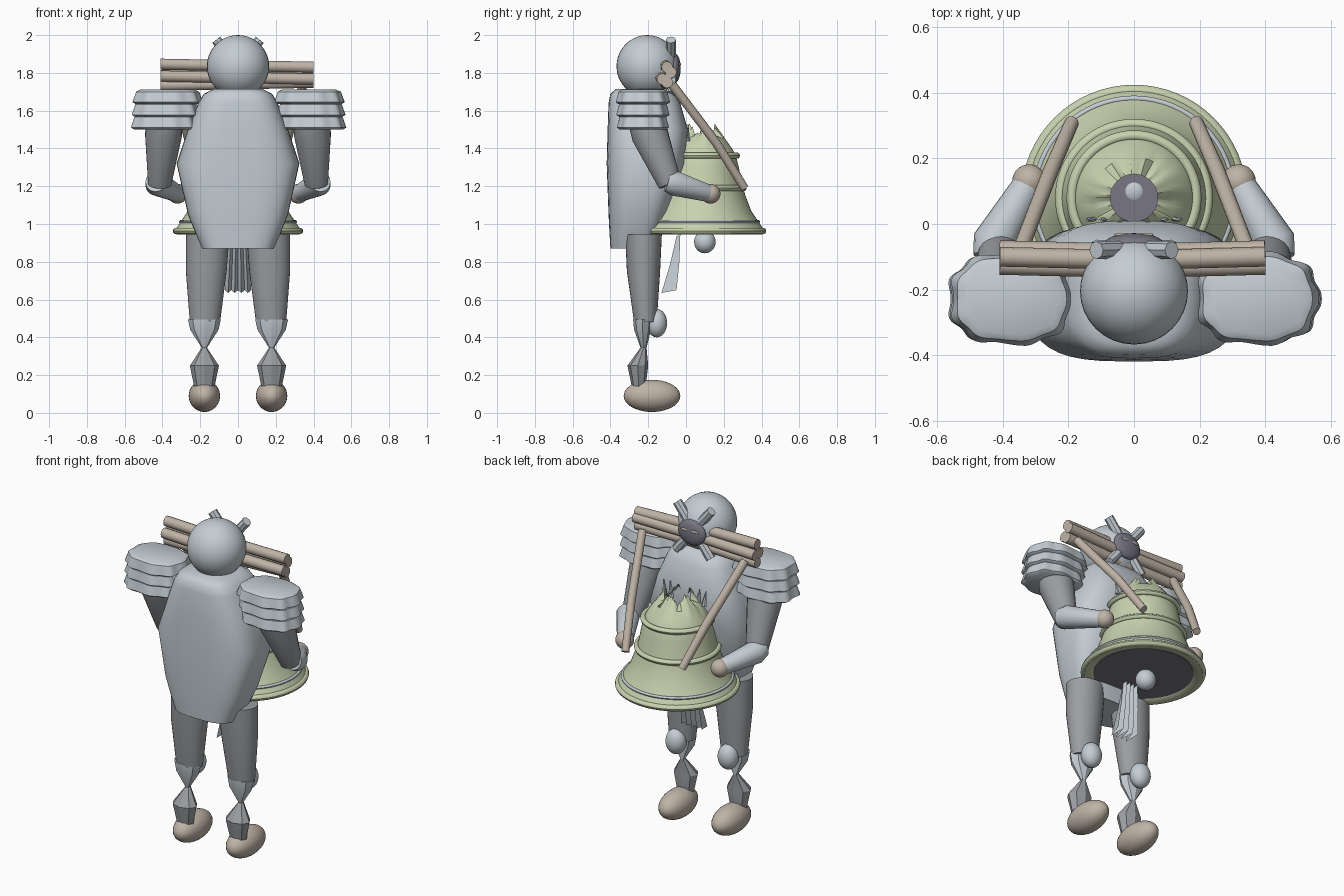
import bpy, bmesh
from math import sin, cos, pi, copysign
from mathutils import Vector

cube = bpy.data.objects.get("Cube")
if cube:
    bpy.data.objects.remove(cube)


def material(name, rgb):
    m = bpy.data.materials.new(name)
    m.use_nodes = True
    m.diffuse_color = (*rgb, 1)
    m.node_tree.nodes["Principled BSDF"].inputs["Base Color"].default_value = (*rgb, 1)
    return m


SILVER = material("silver", (.55, .61, .65))
STEEL = material("steel grey", (.33, .34, .36))
GREEN = material("pale green", (.58, .64, .43))
TAN = material("tan wood", (.52, .45, .38))
PURPLE = material("dusky purple", (.19, .185, .23))


def finish(name, bm, *mats, angle=40):
    bmesh.ops.recalc_face_normals(bm, faces=bm.faces)
    me = bpy.data.meshes.new(name)
    bm.to_mesh(me)
    bm.free()
    ob = bpy.data.objects.new(name, me)
    bpy.context.collection.objects.link(ob)
    for m in mats:
        me.materials.append(m)
    bpy.ops.object.select_all(action='DESELECT')
    ob.select_set(True)
    bpy.context.view_layer.objects.active = ob
    bpy.ops.object.shade_smooth_by_angle(angle=angle * pi / 180)
    return ob


def loft(name, rings, *mats, caps=True, angle=40):
    """Skin a list of equal closed rings of points."""
    bm = bmesh.new()
    loops = [[bm.verts.new(p) for p in ring] for ring in rings]
    n = len(loops[0])
    for a, b in zip(loops, loops[1:]):
        for i in range(n):
            j = (i + 1) % n
            bm.faces.new((a[i], a[j], b[j], b[i]))
    if caps:
        bm.faces.new(loops[0])
        bm.faces.new(loops[-1])
    return finish(name, bm, *mats, angle=angle)


def oval(cx, cy, z, rx, ry, n=32, power=1.0, wave=0, count=0):
    """Horizontal ring; power below 1 makes it squarer, wave scallops it."""
    pts = []
    for i in range(n):
        t = 2 * pi * i / n
        k = 1 + wave * cos(count * t)
        pts.append(Vector((cx + k * rx * copysign(abs(cos(t)) ** power, cos(t)),
                           cy + k * ry * copysign(abs(sin(t)) ** power, sin(t)), z)))
    return pts


def rod(name, points, radii, mat, n=20):
    """Tapered round rod through the points."""
    pts = [Vector(p) for p in points]
    rings = []
    for i, p in enumerate(pts):
        d = pts[min(i + 1, len(pts) - 1)] - pts[max(i - 1, 0)]
        q = d.to_track_quat('Z', 'Y')
        rings.append([p + q @ v for v in oval(0, 0, 0, radii[i], radii[i], n)])
    return loft(name, rings, mat)


def ball(name, c, r, mat):
    bm = bmesh.new()
    bmesh.ops.create_uvsphere(bm, u_segments=32, v_segments=20, radius=1)
    for v in bm.verts:
        v.co = Vector([c[k] + r[k] * v.co[k] for k in range(3)])
    return finish(name, bm, mat)


# Head and shell-like torso
ball("head", (0, -.205, 1.835), (.165, .163, .165), SILVER)
sections = [(.87, .19, -.40, -.15), (.95, .225, -.405, -.13), (1.05, .265, -.41, -.09),
            (1.32, .325, -.42, 0), (1.5, .265, -.415, .01), (1.64, .21, -.41, -.03),
            (1.69, .18, -.40, -.06), (1.715, .13, -.37, -.10)]
loft("torso", [oval(0, (f + b) / 2, z, w, (b - f) / 2, 40, .65)
               for z, w, f, b in sections], SILVER)

# Limbs, built once for each side
for s, side in ((1, "left"), (-1, "right")):
    # Three scalloped shoulder plates
    for i in range(3):
        z = 1.712 - .067 * i
        shrink = 1 - .02 * i
        plate = [oval(s * (.375 + .008 * i), -.228, z + dz, .183 * k * shrink,
                      .14 * k * shrink, 72, .8, w, 9)
                 for dz, k, w in ((0, .78, .01), (-.012, .91, .02),
                                  (-.067, 1, .04), (-.078, .9, .04))]
        loft(f"{side}_shoulder_plate_{i + 1}", plate, SILVER)

    # Arm
    rod(f"{side}_upper_arm", [(s * .385, -.215, 1.56), (s * .395, -.19, 1.47),
                              (s * .415, -.085, 1.21)], (.095, .098, .062), STEEL)
    rod(f"{side}_forearm", [(s * .435, -.10, 1.225), (s * .43, -.06, 1.215),
                            (s * .33, .11, 1.165)], (.055, .066, .047), SILVER)
    ball(f"{side}_hand", (s * .32, .13, 1.16), (.052, .052, .052), TAN)

    # Leg
    loft(f"{side}_thigh", [oval(s * .16, -.225, .945, .115, .097),
                           oval(s * .168, -.225, .75, .108, .088),
                           oval(s * .175, -.215, .48, .08, .06)], STEEL)
    ball(f"{side}_knee", (s * .175, -.155, .475), (.06, .055, .075), SILVER)
    shin = [(.495, .087, .05, -.23), (.44, .075, .045, -.23), (.345, .014, .016, -.225),
            (.25, .077, .055, -.255), (.13, .052, .035, -.25)]
    ob = loft(f"{side}_shin", [oval(s * .178, y, z, rx, ry, 8) for z, rx, ry, y in shin],
              SILVER, STEEL, angle=25)
    for f in ob.data.polygons:
        f.material_index = int(f.center.z < .32)
    ball(f"{side}_foot", (s * .178, -.18, .09), (.083, .15, .085), TAN)

    # Strap pole from beam to bell
    rod(f"{side}_pole", [(s * .345, -.075, 1.74), (s * .255, .16, 1.43),
                         (s * .19, .31, 1.19)], (.024, .024, .022), TAN, 14)

# Pleated cloth between the legs
bm = bmesh.new()
rows = []
for z, half, depth, y in ((.95, .05, .01, -.04), (.80, .06, .025, -.06), (.65, .07, .04, -.09)):
    rows.append([bm.verts.new((half * (i / 4 - 1), y + depth * (-1) ** i,
                               z - .015 * (i % 2))) for i in range(9)])
for a, b in zip(rows, rows[1:]):
    for i in range(8):
        bm.faces.new((a[i], a[i + 1], b[i + 1], b[i]))
finish("cloth_flap", bm, SILVER, angle=30)

# Bell body with a ragged open crown
BY = .08
profile = [(.27, .96), (.29, .945), (.325, .945), (.335, .965), (.305, 1.01), (.265, 1.07),
           (.235, 1.15), (.215, 1.22), (.2, 1.3), (.185, 1.36), (.17, 1.39), (.125, 1.455)]
bell = [oval(0, BY, z, r, r, 64) for r, z in profile]
crown = oval(0, BY, 1.5, .072, .072, 64)
for i, p in enumerate(crown):
    p.z += .025 * sin(5 * 2 * pi * i / 64) - .01 * cos(i * 1.7)
loft("bell_body", bell + [crown], GREEN, caps=False)


def hoop(name, r, z, tube, mat):
    rings = [oval(0, BY, z + tube * sin(a), r + tube * cos(a), r + tube * cos(a), 64)
             for a in [2 * pi * k / 10 for k in range(11)]]
    loft(name, rings, mat, caps=False)


hoop("bell_rim", .327, .963, .018, GREEN)
hoop("bell_silver_band", .303, 1.012, .009, SILVER)
hoop("bell_lower_hoop", .225, 1.19, .016, GREEN)
hoop("bell_upper_hoop", .19, 1.362, .016, GREEN)
loft("bell_inner_disc", [oval(0, BY, z, .275, .275, 48) for z in (.953, .958)], PURPLE)
ball("clapper", (0, .10, .905), (.057, .057, .06), SILVER)

# Torn scraps beside the crown
for i, x in enumerate((-.13, -.09, .09, .13)):
    loft(f"scrap_{i + 1}", [oval(x, .015, 1.44, .018, .008, 6),
                            oval(x * 1.1, .01, 1.53, .003, .003, 6)], SILVER)

# Bundle of beam logs behind the head
for i, (y, z) in enumerate(((-.1, 1.838), (-.08, 1.795), (-.125, 1.775), (-.1, 1.742))):
    tilt = .008 * (-1) ** i
    rod(f"beam_log_{i + 1}", [(-.41, y, z + tilt), (0, y - .01, z), (.40, y, z - tilt)],
        (.03,) * 3, TAN, 14)

# Crossed silver bars and round boss
for s, side in ((1, "left"), (-1, "right")):
    rod(f"{side}_cross_bar", [(s * .115, -.08, 1.975), (-s * .115, -.075, 1.69)],
        (.027, .027), SILVER, 8)
ball("beam_boss", (0, -.06, 1.825), (.09, .032, .078), PURPLE)
for s, side in ((1, "left"), (-1, "right")):
    ball(f"{side}_boss_stud", (s * .035, -.033, 1.845), (.025, .006, .008), TAN)
